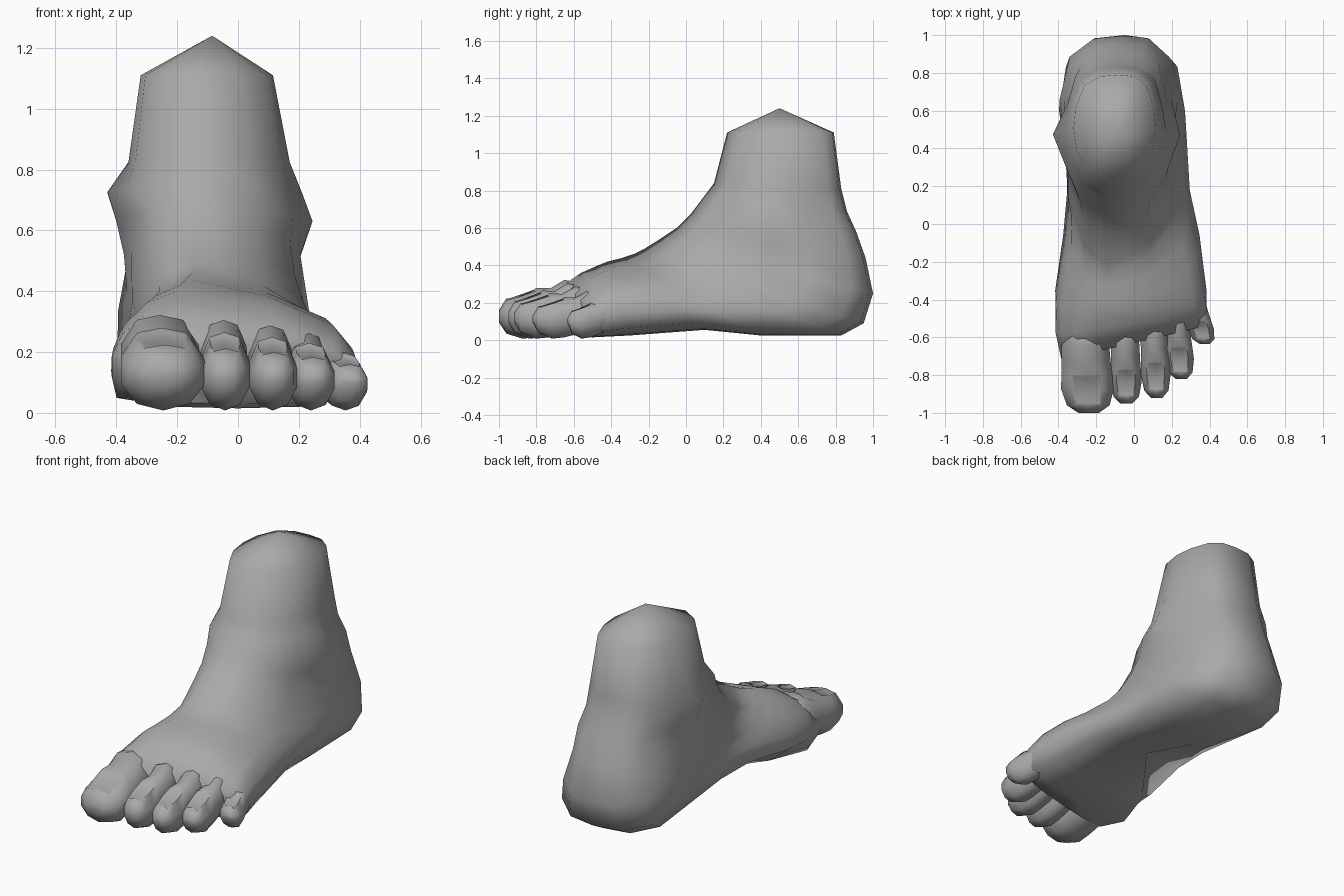
import bpy, bmesh, math
from mathutils import Vector

if "Cube" in bpy.data.objects:
    bpy.data.objects.remove(bpy.data.objects["Cube"], do_unlink=True)

skin = bpy.data.materials.new("plain grey")
skin.use_nodes = True
grey = (0.40, 0.40, 0.40, 1)
skin.diffuse_color = grey
skin.node_tree.nodes["Principled BSDF"].inputs["Base Color"].default_value = grey


def lerp(a, b, t):
    return a + (b - a) * t


def loft(bm, rings):
    """Bridge equal-sized closed rings; returns the vertex rings and the faces per band."""
    loops = [[bm.verts.new(p) for p in ring] for ring in rings]
    bands = []
    for low, high in zip(loops, loops[1:]):
        count = len(low)
        bands.append([bm.faces.new((low[i], low[(i + 1) % count],
                                    high[(i + 1) % count], high[i]))
                      for i in range(count)])
    return loops, bands


def finish(bm, name):
    bmesh.ops.recalc_face_normals(bm, faces=bm.faces)
    mesh = bpy.data.meshes.new(name)
    bm.to_mesh(mesh)
    bm.free()
    mesh.materials.append(skin)
    obj = bpy.data.objects.new(name, mesh)
    bpy.context.collection.objects.link(obj)
    bpy.ops.object.select_all(action="DESELECT")
    obj.select_set(True)
    bpy.context.view_layer.objects.active = obj
    bpy.ops.object.shade_smooth_by_angle(angle=math.radians(80))


# Slices fan from the shin round the heel to the ball of the foot:
# front y, z, back y, z, right x, left x, front and back middle x
slices = [
    (.22, 1.11, .79, 1.11, -.32, .115, -.15, -.08),
    (.15, .84, .83, .81, -.36, .17, -.15, -.08),
    (.09, .76, .86, .69, -.43, .21, -.14, -.08),
    (.03, .68, .91, .58, -.4, .245, -.14, -.07),
    (-.05, .6, .96, .44, -.375, .205, -.14, -.06),
    (-.14, .54, 1, .25, -.365, .205, -.14, -.05),
    (-.22, .49, .95, .09, -.36, .23, -.14, -.05),
    (-.28, .46, .83, .025, -.345, .25, -.15, -.05),
    (-.34, .44, .4, .025, -.345, .285, -.17, -.02),
    (-.42, .42, .1, .055, -.365, .335, -.19, .02),
    (-.47, .4, -.3, .025, -.41, .375, -.2, 0),
    (-.53, .36, -.5, .015, -.415, .385, -.2, 0),
    (-.63, .28, -.62, .03, -.385, .36, -.2, 0),
]
# Fullness of each slice from front to back, and its sideways slant
fullness = [
    (.6, .92, .95, .75), (.6, .9, .92, .72), (.57, .8, .77, .65), (.57, .82, .8, .65),
    (.58, .9, .97, .76), (.6, .94, 1.1, .92), (.6, .95, 1.13, 1), (.58, .95, 1.08, .96),
    (.55, .93, 1.03, .88), (.53, .9, 1.03, .83), (.52, .88, 1.02, .92),
    (.53, .88, 1, .96), (.58, .9, 1, .88),
]
slant = {11: .15, 12: .23}
arch = {8: .7, 9: .2, 10: .85}


def foot_slice(index):
    fy, fz, by, bz, right, left, front_x, back_x = slices[index]
    a, b, c, d = fullness[index]
    steps = [(.1, a), (.3, b), (.5, 1), (.7, c), (.9, d), (.985, d * .55)]

    def point(t, side, full):
        mid = lerp(front_x, back_x, t)
        x = lerp(mid, side, full)
        y = lerp(fy, by, t) + slant.get(index, 0) * x
        return Vector((x, y, lerp(fz, bz, t)))

    hollow = arch.get(index, 1)
    left_side = [point(t, left, f) for t, f in steps]
    right_side = [point(t, right, f * hollow if t > .8 else f) for t, f in steps]
    return [point(0, 0, 0)] + left_side + [point(1, 0, 0)] + right_side[::-1]


# Foot and ankle with a pointed cap on the cut leg
bm = bmesh.new()
loops, _ = loft(bm, [foot_slice(i) for i in range(len(slices))])
apex = bm.verts.new((-.085, .5, 1.24))
for i, vert in enumerate(loops[0]):
    bm.faces.new((vert, loops[0][i - 1], apex))
bm.faces.new(loops[-1])
finish(bm, "foot_and_ankle")

# Toe stations: position along toe, width factor, top factor, underside height
stations = [(0, .6, 1.05, .09), (.3, .94, 1.15, .05), (.45, .96, .99, .03),
            (.6, 1, 1, .015), (.75, 1.03, .9, .008), (.92, .84, .8, .035),
            (1, .4, .57, .095)]
half_outline = [(.6, .88), (1, .3), (1, -.3), (.62, -.82)]
outline = ([(0, 1)] + half_outline + [(0, -1)]
           + [(-u, v) for u, v in reversed(half_outline)])


def toe(name, base, tip, width, top):
    rings = []
    for s, wide, high, low in stations:
        x, y = lerp(base[0], tip[0], s), lerp(base[1], tip[1], s)
        middle, half = (top * high + low) / 2, (top * high - low) / 2
        rings.append([(x + u * width * wide, y, middle + v * half) for u, v in outline])
    toe_mesh = bmesh.new()
    ends, bands = loft(toe_mesh, rings)
    toe_mesh.faces.new(ends[0])
    toe_mesh.faces.new(ends[-1])
    bmesh.ops.recalc_face_normals(toe_mesh, faces=toe_mesh.faces)
    # Sunken nail on top near the tip
    nail = [band[i] for band in bands[3:5] for i in (0, -1)]
    bmesh.ops.inset_region(toe_mesh, faces=nail, thickness=width * .1, depth=-.005)
    finish(toe_mesh, name)


toe("big_toe", (-.265, -.5), (-.24, -1), .135, .28)
toe("second_toe", (-.05, -.5), (-.04, -.95), .08, .265)
toe("third_toe", (.1, -.45), (.12, -.92), .076, .25)
toe("fourth_toe", (.21, -.4), (.25, -.82), .075, .23)
toe("little_toe", (.29, -.33), (.375, -.635), .068, .2)
